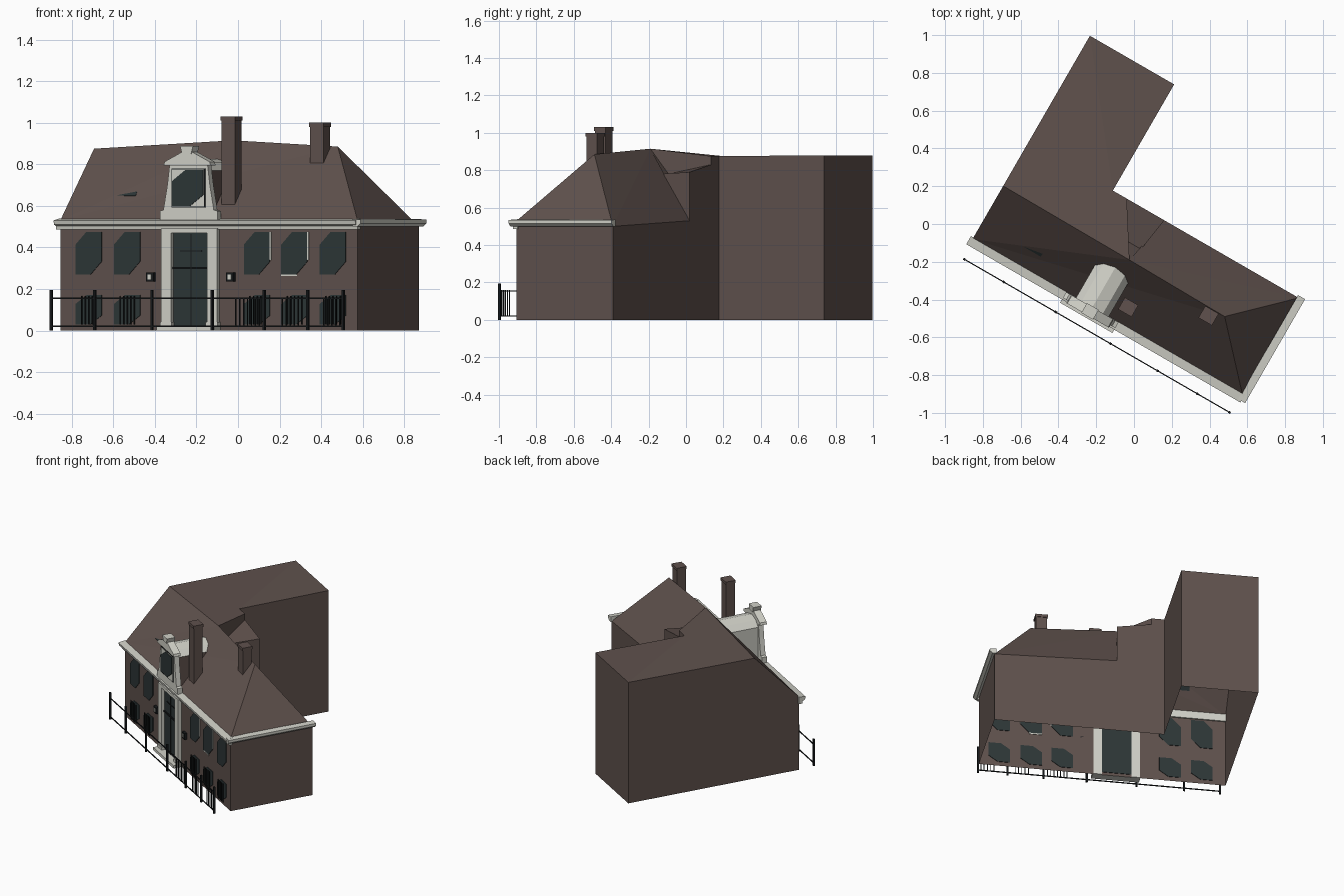
import bpy, bmesh
from math import radians
from mathutils import Matrix, Vector

cube = bpy.data.objects.get("Cube")
if cube:
    bpy.data.objects.remove(cube)


def material(name, r, g, b):
    m = bpy.data.materials.new(name)
    m.use_nodes = True
    m.diffuse_color = (r, g, b, 1)
    m.node_tree.nodes["Principled BSDF"].inputs["Base Color"].default_value = (r, g, b, 1)
    return m


BROWN = material("brown_brick", .115, .083, .074)
WHITE = material("stone_white", .64, .64, .58)
GLASS = material("dark_glass", .026, .037, .038)
BLACK = material("black_iron", .009, .011, .012)

# House frame: u runs along the facade, v runs inward, turned in plan
FRAME = Matrix.Translation((-.855, -.08, 0)) @ Matrix.Rotation(radians(-30), 4, 'Z')


def finish(name, bm, mats):
    bmesh.ops.recalc_face_normals(bm, faces=bm.faces)
    me = bpy.data.meshes.new(name)
    bm.to_mesh(me)
    bm.free()
    for m in mats:
        me.materials.append(m)
    ob = bpy.data.objects.new(name, me)
    ob.matrix_world = FRAME
    bpy.context.collection.objects.link(ob)
    return ob


def prism(name, pts, axis, a, b, mat):
    """Extrude a 2D outline along u or v from a to b."""
    bm = bmesh.new()
    place = {'u': lambda p, t: (t, p[0], p[1]), 'v': lambda p, t: (p[0], t, p[1])}[axis]
    f = bm.faces.new([bm.verts.new(place(p, a)) for p in pts])
    ext = bmesh.ops.extrude_face_region(bm, geom=[f])
    step = Vector((b - a, 0, 0) if axis == 'u' else (0, b - a, 0))
    bmesh.ops.translate(bm, vec=step, verts=[g for g in ext["geom"] if isinstance(g, bmesh.types.BMVert)])
    return finish(name, bm, [mat])


def box(name, u0, u1, v0, v1, z0, z1, mat):
    return prism(name, [(u0, z0), (u1, z0), (u1, z1), (u0, z1)], 'v', v0, v1, mat)


def bars(name, us, v, z0, z1, size, mat):
    """A row of upright square bars in one object."""
    bm = bmesh.new()
    for u in us:
        m = Matrix.Translation((u, v, (z0 + z1) / 2)) @ Matrix.Diagonal((size, size, z1 - z0, 1))
        bmesh.ops.create_cube(bm, size=1, matrix=m)
    return finish(name, bm, [mat])


def pane(name, u0, u1, z0, z1, v0, v1):
    """Dark pane with two opposite corners cut off."""
    cu, cz = (u1 - u0) * .42, (z1 - z0) * .3
    prism(name, [(u0, z0), (u1 - cu, z0), (u1, z0 + cz), (u1, z1), (u0 + cu, z1), (u0, z1 - cz)],
          'v', v0, v1, GLASS)


# Walls and roof: one open-bottomed shell described by named corners
L, D, BACK = 1.651, .594, 1.243
plan = {'a': (0, 0), 'b': (L, 0), 'c': (L, D), 'd': (.83, D), 'e': (.6, D),
        'g': (.515, D), 'h': (.515, BACK), 'i': (0, BACK)}
top = {'a': .53, 'b': .53, 'c': .5, 'd': .53, 'e': .875, 'g': .875, 'h': .88, 'i': .88}
corner = {k + '0': (*p, 0) for k, p in plan.items()}
corner |= {k + '1': (*p, top[k]) for k, p in plan.items()}
corner |= {'p': (1.361, .3125, .885), 'q': (.775, .32, .915), 'r': (0, .325, .875),
           'm': (.8, .4, .78), 'n': (.72, .4, .78), 'd2': (.83, D, .79), 'e2': (.6, D, .83)}
faces = ["a0 b0 b1 a1", "b0 c0 c1 b1", "c0 d0 d1 c1", "d0 e0 e2 d2 d1", "e0 g0 g1 e1 e2",
         "g0 h0 h1 g1", "h0 i0 i1 h1", "i0 a0 a1 r i1",
         "a1 b1 p", "a1 p q", "a1 q r", "b1 c1 p", "c1 d1 q", "c1 q p",
         "r q e1 g1 i1", "g1 h1 i1", "d2 e2 n m", "e2 e1 q n", "n q m", "d1 d2 m", "d1 m q"]
bm = bmesh.new()
vs = {k: bm.verts.new(p) for k, p in corner.items()}
for f in faces:
    bm.faces.new([vs[k] for k in f.split()])
finish("house_shell", bm, [BROWN])

# Cornices
prism("front_cornice", [(.01, .485), (-.015, .485), (-.018, .502), (-.035, .51), (-.04, .53), (.01, .538)],
      'u', -.015, L + .01, WHITE)
prism("side_cornice", [(L - .01, .5), (L + .015, .5), (L + .033, .515), (L + .033, .533), (L - .01, .537)],
      'v', -.03, .605, WHITE)

# Chimneys
for name, u, v, z0, z1 in (("tall_chimney", .894, .1, .59, 1.03), ("short_chimney", 1.285, .274, .8, 1.0)):
    box(name, u - .037, u + .037, v - .032, v + .032, z0, z1, BROWN)
    box(name + "_cap", u - .041, u + .041, v - .036, v + .036, z1 - .02, z1, BROWN)

# Skylight lying on the front slope
slope = lambda v: .53 + 1.08 * v
prism("skylight", [(v, slope(v) + dz) for v, dz in ((.1, 0), (.1, .012), (.165, .012), (.165, 0))],
      'u', .26, .36, GLASS)

# Facade windows, upper and lower
for i, x in enumerate((-.78, -.595, .03, .21, .395)):
    u = (x + .855) / .866
    w = .144
    pane(f"upper_window_{i}", u, u + w, .27, .475, -.004, .004)
    pane(f"lower_window_{i}", u, u + w, .03, .17, -.004, .004)
    if i in (2, 3):
        box(f"window_trim_{i}", u + w, u + w + .007, -.004, .004, .34, .475, WHITE)
    if i == 3:
        box("window_sill", u, u + w * .6, -.004, .004, .262, .27, WHITE)
    bars(f"window_bars_{i}", [u + .04 + .02 * k for k in range(5)], -.015, .03, .165, .005, BLACK)

# Entrance: pilasters, lintel, doors, step
C = .73
for side, s in (("left", 1), ("right", -1)):
    a, b = sorted((C + s * .1, C + s * .155))
    box(f"{side}_pilaster", a, b, -.025, .008, 0, .49, WHITE)
    box(f"{side}_pilaster_base", a - .005, b + .005, -.03, 0, 0, .04, WHITE)
    # Wall lanterns
    u = C + s * .222
    box(f"{side}_lantern", u - .02, u + .02, -.02, 0, .235, .28, BLACK)
    box(f"{side}_lantern_light", u - .01, u + .01, -.024, -.02, .245, .27, WHITE)
box("lintel", C - .12, C + .12, -.025, .008, .468, .49, WHITE)
box("doors", C - .1, C + .1, -.004, .004, .02, .468, GLASS)
box("transom_bar", C - .1, C + .1, -.012, -.004, .295, .305, BLACK)
bars("door_joint", [C], -.006, .02, .465, .005, BLACK)
box("transom_ornament", C - .06, C + .06, -.008, -.004, .38, .386, BLACK)
box("door_step", C - .16, C + .16, -.06, 0, 0, .02, WHITE)

# Dormer body with a rounded roof; its right wall is brick
half = [(.1, .5), (.1, .77), (.065, .808), (0, .825)]
ring = [(C + h, z) for h, z in half] + [(C - h, z) for h, z in reversed(half[:-1])]
dormer = prism("dormer_body", ring, 'v', -.002, .27, WHITE)
dormer.data.materials.append(BROWN)
for p in dormer.data.polygons:
    p.material_index = int(p.normal.x > .9)

# Dormer gable with pediment and crown
half = [(.16, .53), (.16, .575), (.14, .58), (.118, .7), (.105, .8)]
prism("dormer_gable", [(C + h, z) for h, z in half] + [(C - h, z) for h, z in reversed(half)],
      'v', -.03, .005, WHITE)
prism("dormer_pediment", [(C - .13, .795), (C + .13, .795), (C + .125, .812), (C + .03, .858),
                          (C - .03, .858), (C - .125, .812)], 'v', -.045, .005, WHITE)
prism("dormer_crown", [(C - .025, .85), (C + .025, .85), (C + .036, .888), (C - .036, .888)],
      'v', -.05, .01, WHITE)
box("dormer_window_frame", C - .093, C + .093, -.034, -.03, .592, .78, BLACK)
box("dormer_window_board", C - .088, C + .088, -.036, -.034, .597, .775, WHITE)
pane("dormer_window", C - .085, C + .085, .6, .772, -.04, -.036)

# Fence in front of the house
FV = -.114
bars("fence_posts", (.016, .257, .575, .909, 1.198, 1.44, 1.637), FV, 0, .195, .012, BLACK)
for name, z in (("lower_rail", .02), ("upper_rail", .155)):
    box(name, .016, 1.637, FV - .003, FV + .003, z - .003, z + .003, BLACK)
groups = ((1.04, 7), (1.3, 5), (1.53, 5))
bars("fence_bars", [u + .022 * k for u, n in groups for k in range(n)], FV, .02, .16, .005, BLACK)
